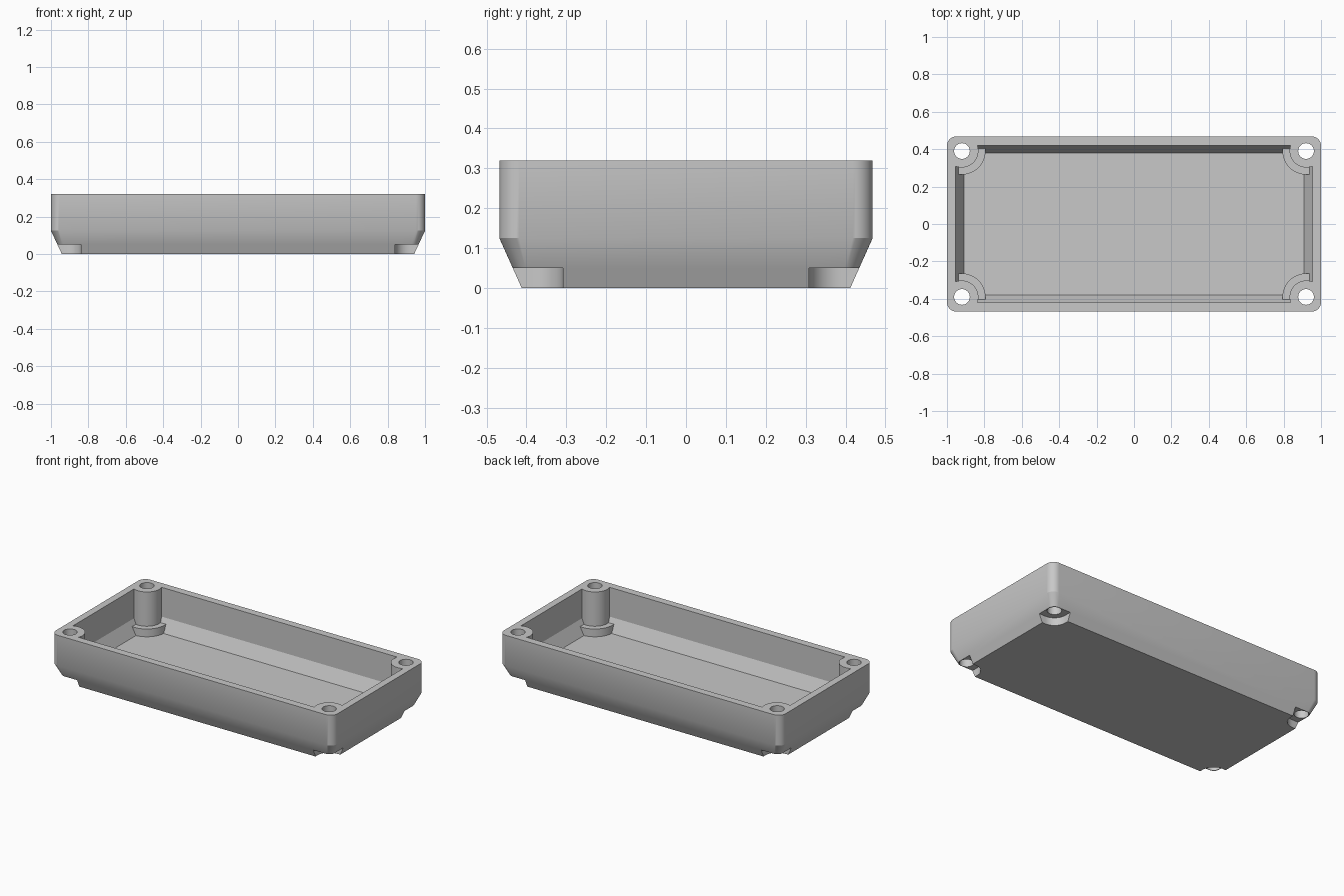
import bpy, bmesh, math

if "Cube" in bpy.data.objects:
    bpy.data.objects.remove(bpy.data.objects["Cube"])

HOLE_X, HOLE_Y, TOP = 0.92, 0.39, 0.32
CORNERS = [(1, 1), (-1, 1), (-1, -1), (1, -1)]

grey = bpy.data.materials.new("plain grey")
grey.diffuse_color = (0.58, 0.58, 0.58, 1)
grey.use_nodes = True
grey.node_tree.nodes["Principled BSDF"].inputs["Base Color"].default_value = grey.diffuse_color


def finish(name, bm):
    bmesh.ops.recalc_face_normals(bm, faces=bm.faces)
    mesh = bpy.data.meshes.new(name)
    bm.to_mesh(mesh)
    bm.free()
    mesh.materials.append(grey)
    obj = bpy.data.objects.new(name, mesh)
    bpy.context.collection.objects.link(obj)
    return obj


def rounded_loft(name, rings, centres=((0, 0),), steps=10):
    """Stack rounded rectangles given as (half x, half y, corner radius, z)."""
    bm = bmesh.new()
    for cx, cy in centres:
        loops = []
        for hx, hy, r, z in rings:
            loop = []
            for k, (sx, sy) in enumerate(CORNERS):
                for i in range(steps + 1):
                    a = math.pi / 2 * (k + i / steps)
                    loop.append(bm.verts.new((cx + sx * (hx - r) + r * math.cos(a),
                                              cy + sy * (hy - r) + r * math.sin(a), z)))
            loops.append(loop)
        n = len(loops[0])
        for low, high in zip(loops, loops[1:]):
            for i in range(n):
                j = (i + 1) % n
                bm.faces.new((low[i], low[j], high[j], high[i]))
        bm.faces.new(loops[0])
        bm.faces.new(loops[-1])
    return finish(name, bm)


def corner_cylinders(name, radius, z0, z1, sides=48):
    """One upright cylinder around each of the four screw holes."""
    bm = bmesh.new()
    for sx, sy in CORNERS:
        made = bmesh.ops.create_cone(bm, cap_ends=True, segments=sides,
                                     radius1=radius, radius2=radius, depth=z1 - z0)
        bmesh.ops.translate(bm, verts=made["verts"],
                            vec=(sx * HOLE_X, sy * HOLE_Y, (z0 + z1) / 2))
    return finish(name, bm)


def cut(target, cutter):
    mod = target.modifiers.new("cut", "BOOLEAN")
    mod.operation, mod.solver, mod.object = "DIFFERENCE", "EXACT", cutter
    bpy.context.view_layer.objects.active = target
    bpy.ops.object.modifier_apply(modifier=mod.name)
    bpy.data.objects.remove(cutter)


# Outer shell with sloped lower walls
box = rounded_loft("enclosure_base", [(0.942, 0.412, 0.03, 0), (1, 0.468, 0.05, 0.125),
                                      (1, 0.468, 0.05, TOP)])

# Cavity, leaving the screw posts and their wider feet standing
cavity = rounded_loft("cavity_cutter", [(0.91, 0.38, 0.02, 0.05), (0.955, 0.42, 0.02, 0.132),
                                        (0.955, 0.42, 0.02, 0.4)])
cut(cavity, corner_cylinders("post_keep", 0.088, 0, 0.5))
cut(cavity, corner_cylinders("foot_keep", 0.126, -0.1, 0.1))
cut(box, cavity)

# Screw head recesses open to the outer corner, and through holes
half = 0.15
recess_centres = [(sx * (0.839 + half), sy * (0.309 + half)) for sx, sy in CORNERS]
cut(box, rounded_loft("recess_cutter", [(half, half, 0.081, -0.1), (half, half, 0.081, 0.05)],
                      recess_centres))
cut(box, corner_cylinders("hole_cutter", 0.042, -0.2, 0.6, 32))

# Smooth curved walls, sharp rims and inner slope
bpy.ops.object.select_all(action="DESELECT")
box.select_set(True)
bpy.context.view_layer.objects.active = box
bpy.ops.object.shade_smooth_by_angle(angle=math.radians(25.5))
